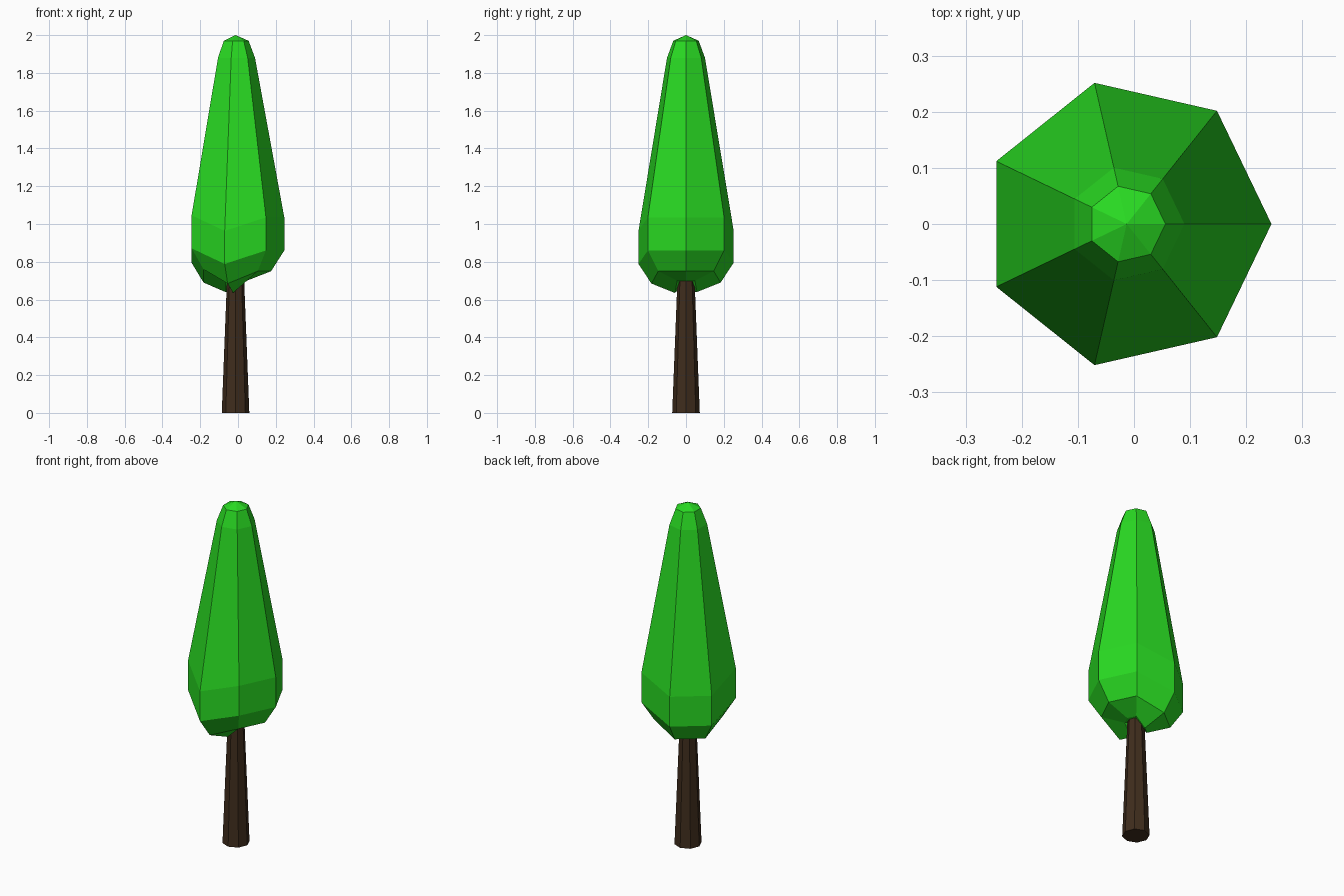
import bpy, bmesh, math

if "Cube" in bpy.data.objects:
    bpy.data.objects.remove(bpy.data.objects["Cube"])

CX = -0.013  # common axis of trunk and crown


def material(name, rgb):
    m = bpy.data.materials.new(name)
    m.diffuse_color = (*rgb, 1)
    m.use_nodes = True
    m.node_tree.nodes["Principled BSDF"].inputs["Base Color"].default_value = m.diffuse_color
    return m


def lathe(name, sides, rings, mat, drops=None, bottom=None, top=None):
    """Stack rings of (radius, z, drop weight) and close both ends."""
    bm = bmesh.new()
    drops = drops or [0] * sides
    loops = []
    for r, z, w in rings:
        loops.append([bm.verts.new((CX + r * math.cos(math.tau * i / sides),
                                    r * math.sin(math.tau * i / sides),
                                    z + w * drops[i])) for i in range(sides)])
    for a, b in zip(loops, loops[1:]):
        for i in range(sides):
            j = (i + 1) % sides
            bm.faces.new((a[i], a[j], b[j], b[i]))
    for loop, z in ((loops[0], bottom), (loops[-1], top)):
        if z is None:
            bm.faces.new(loop)
        else:
            tip = bm.verts.new((CX, 0, z))
            for i in range(sides):
                bm.faces.new((loop[i], loop[(i + 1) % sides], tip))
    bmesh.ops.recalc_face_normals(bm, faces=bm.faces)
    me = bpy.data.meshes.new(name)
    bm.to_mesh(me)
    bm.free()
    me.materials.append(mat)
    ob = bpy.data.objects.new(name, me)
    bpy.context.collection.objects.link(ob)
    return ob


# Tapered eight-sided trunk
lathe("trunk", 8, [(0.073, 0, 0), (0.044, 0.74, 0)],
      material("bark", (0.05, 0.026, 0.012)))

# Seven-sided crown: three corners hang lower around the skirt
lathe("crown", 7,
      [(0.06, 0.70, 1), (0.188, 0.75, 1), (0.258, 0.86, 1.1), (0.258, 1.035, 1.1),
       (0.103, 1.88, 0), (0.069, 1.97, 0)],
      material("leaves", (0.022, 0.70, 0.016)),
      drops=[0, 0, -0.06, -0.06, 0.01, -0.065, 0], bottom=0.69, top=2.0)
